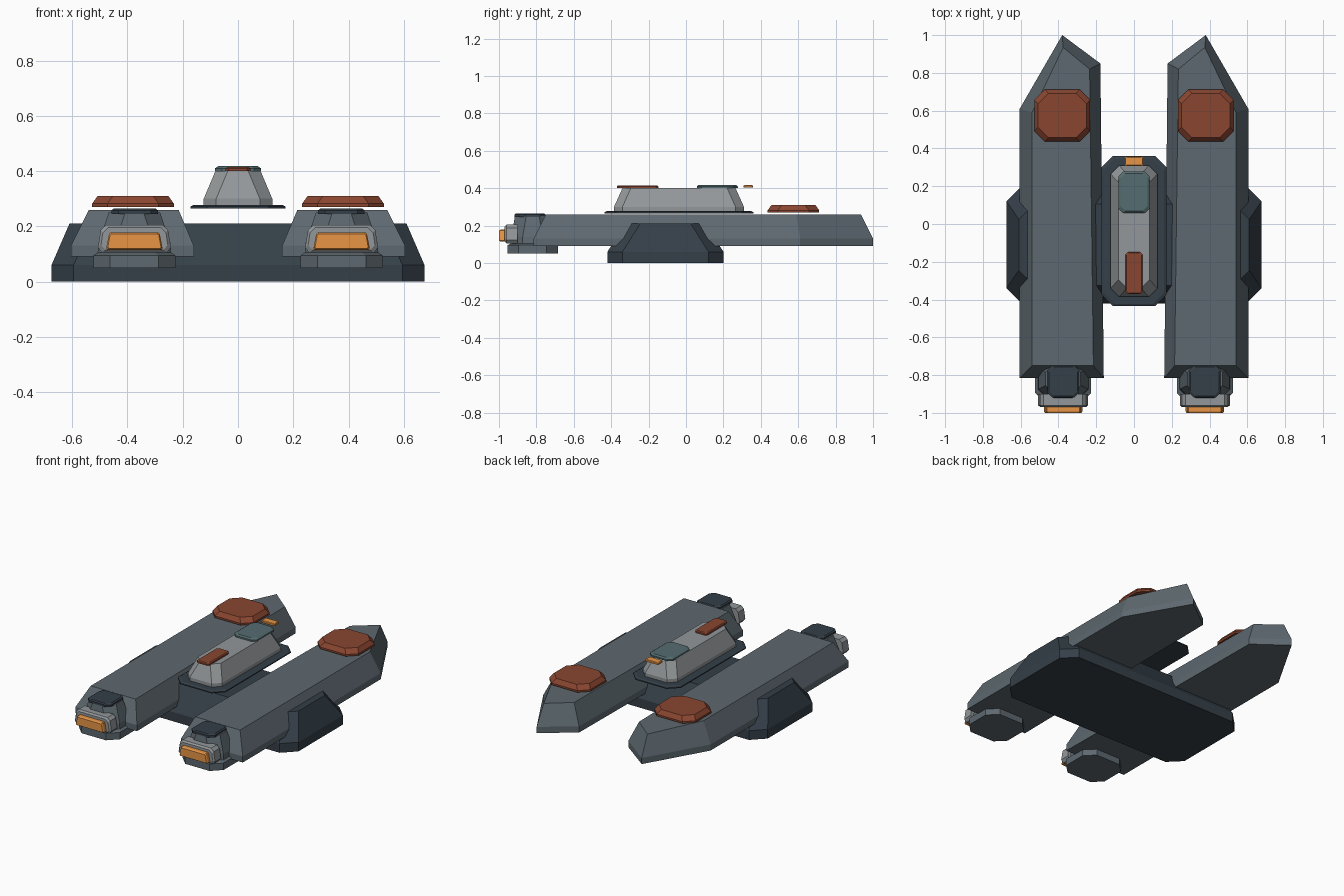
import bpy, bmesh

if "Cube" in bpy.data.objects:
    bpy.data.objects.remove(bpy.data.objects["Cube"])


def material(name, rgb):
    m = bpy.data.materials.new(name)
    m.diffuse_color = (*rgb, 1)
    m.use_nodes = True
    m.node_tree.nodes["Principled BSDF"].inputs["Base Color"].default_value = m.diffuse_color
    return m


HULL = material("slate", (0.11, 0.14, 0.16))
DARK = material("dark_slate", (0.035, 0.05, 0.065))
LIGHT = material("light_grey", (0.29, 0.31, 0.32))
RED = material("rust_red", (0.25, 0.06, 0.03))
TEAL = material("teal", (0.09, 0.15, 0.16))
ORANGE = material("orange", (0.8, 0.3, 0.06))


def loft(name, rings, mat, mirrored=False):
    """Skin a stack of equal-length outlines, capped at both ends."""
    bm = bmesh.new()
    loops = [[bm.verts.new(p) for p in ring] for ring in rings]
    n = len(loops[0])
    for a, b in zip(loops, loops[1:]):
        for i in range(n):
            j = (i + 1) % n
            bm.faces.new((a[i], a[j], b[j], b[i]))
    bm.faces.new(loops[0][::-1])
    bm.faces.new(loops[-1])
    bmesh.ops.recalc_face_normals(bm, faces=bm.faces[:])
    me = bpy.data.meshes.new(name)
    bm.to_mesh(me)
    bm.free()
    ob = bpy.data.objects.new(name, me)
    bpy.context.collection.objects.link(ob)
    me.materials.append(mat)
    if mirrored:
        mod = ob.modifiers.new("mirror", 'MIRROR')
        mod.use_mirror_merge = False
    return ob


def octagon(u0, u1, v0, v1, c):
    """Rectangle with cut corners."""
    return [(u0 + c, v0), (u1 - c, v0), (u1, v0 + c), (u1, v1 - c),
            (u1 - c, v1), (u0 + c, v1), (u0, v1 - c), (u0, v0 + c)]


def block(name, x, y, c, profile, mat, mirrored=False):
    """Cut-corner block; profile lists (z, x inset, y inset)."""
    rings = [[(u, v, z) for u, v in octagon(x[0] + ix, x[1] - ix, y[0] + iy, y[1] - iy, c)]
             for z, ix, iy in profile]
    return loft(name, rings, mat, mirrored)


def facing(name, x, z, c, profile, mat):
    """Cut-corner block stacked along y; profile lists (y, inset)."""
    rings = []
    for y, i in profile:
        ring = octagon(x[0] + i, x[1] - i, z[0] + i, z[1] - i, c)
        # lean the sides in towards the top
        mid = (x[0] + x[1]) / 2
        rings.append([(mid + (u - mid) * (1 - 0.12 * (v - z[0]) / (z[1] - z[0])), y, v)
                      for u, v in ring])
    return loft(name, rings, mat, True)


# Cross body under both hulls
block("cross_body", (-0.675, 0.675), (-0.42, 0.20), 0.08,
      [(0, 0, 0), (0.06, 0, 0), (0.21, 0.065, 0.095)], DARK)

# Twin pointed hulls
low = [(0.16, -0.815), (0.605, -0.815), (0.605, 0.61), (0.38, 1.0), (0.178, 0.85)]
top = [(0.215, -0.75), (0.54, -0.75), (0.54, 0.59), (0.375, 0.935), (0.235, 0.82)]
loft("hull", [[(x, y, z) for x, y in outline]
              for z, outline in ((0.09, low), (0.13, low), (0.26, top))], HULL, True)

# Engine pods with nozzles at the front
block("engine_pod", (0.227, 0.523), (-0.955, -0.685), 0.06,
      [(0.05, 0, 0), (0.095, 0, 0), (0.105, 0.015, 0.02), (0.14, 0.018, 0.022),
       (0.25, 0.055, 0.04)], HULL, True)
block("engine_cap", (0.29, 0.458), (-0.918, -0.75), 0.025,
      [(0.245, 0, 0), (0.258, 0, 0), (0.264, 0.008, 0.008)], DARK, True)
facing("nozzle_frame", (0.24, 0.51), (0.105, 0.205), 0.018,
       [(-0.90, 0), (-0.96, 0), (-0.97, 0.01)], LIGHT)
facing("nozzle_glow", (0.272, 0.478), (0.115, 0.178), 0.005,
       [(-0.96, 0), (-0.992, 0), (-1.0, 0.005)], ORANGE)

# Red pads near the pointed ends
block("hull_pad", (0.232, 0.528), (0.437, 0.712), 0.055,
      [(0.27, 0, 0), (0.282, 0, 0), (0.31, 0.02, 0.02)], RED, True)

# Central deck and cabin
block("deck_plate", (-0.172, 0.172), (-0.435, 0.36), 0.06,
      [(0.265, 0, 0), (0.272, 0, 0), (0.278, 0.012, 0.012)], DARK)
block("cabin", (-0.124, 0.124), (-0.385, 0.31), 0.045,
      [(0.275, 0, 0), (0.30, 0, 0), (0.40, 0.042, 0.045)], LIGHT)
block("canopy", (-0.083, 0.083), (0.058, 0.277), 0.025,
      [(0.40, 0, 0), (0.41, 0, 0), (0.418, 0.012, 0.01)], TEAL)
block("roof_stripe", (-0.045, 0.045), (-0.37, -0.148), 0.012,
      [(0.40, 0, 0), (0.41, 0, 0), (0.415, 0.006, 0.006)], RED)
block("marker_light", (-0.048, 0.048), (0.308, 0.357), 0.004,
      [(0.403, 0, 0), (0.413, 0, 0), (0.416, 0.004, 0.004)], ORANGE)
